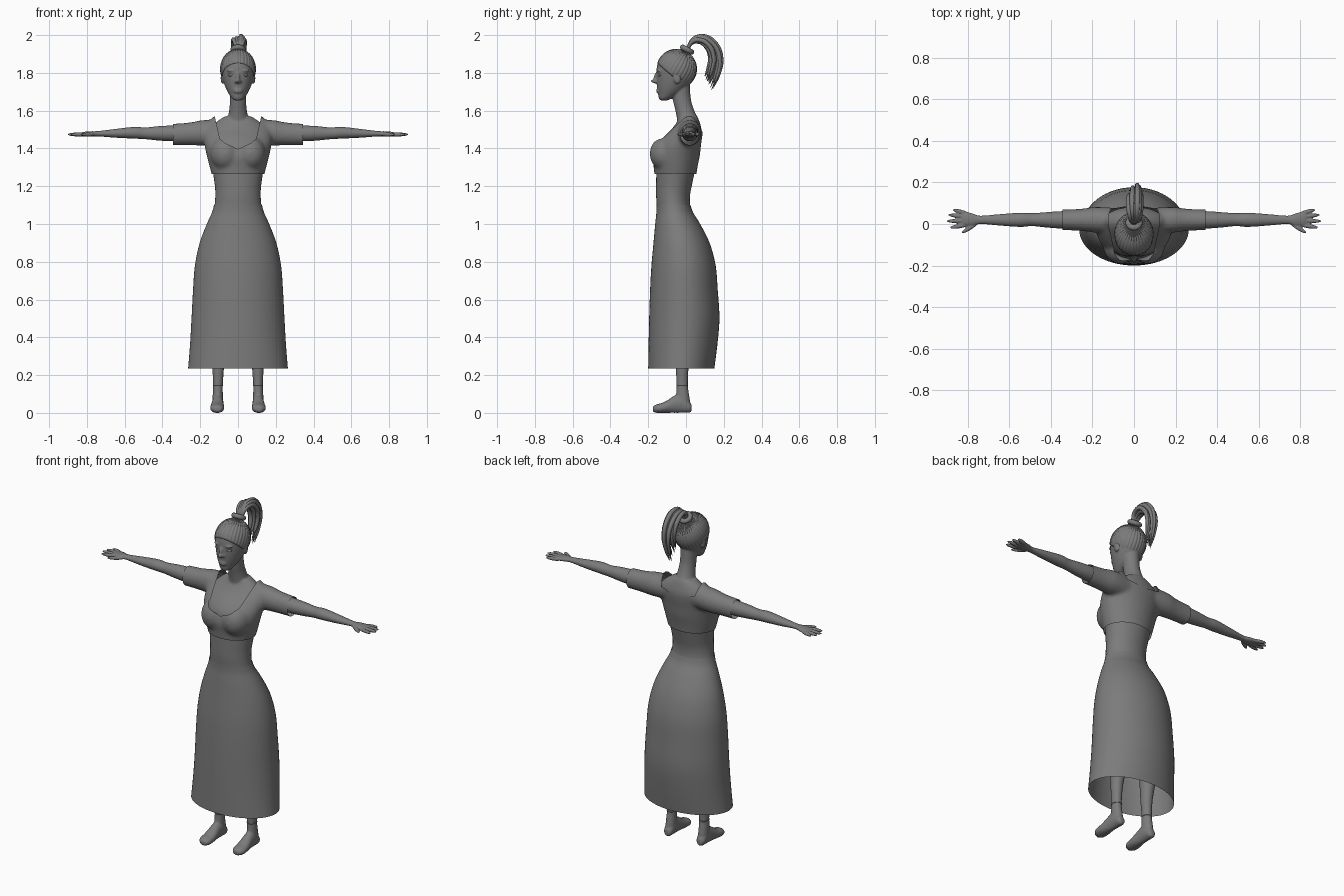
import bpy, bmesh, math, random
from mathutils import Vector, Matrix

if "Cube" in bpy.data.objects:
    bpy.data.objects.remove(bpy.data.objects["Cube"])

random.seed(3)
# One dark grey for the whole figure
GREY = bpy.data.materials.new("dark_grey")
GREY.diffuse_color = (.2, .2, .2, 1)
GREY.use_nodes = True
GREY.node_tree.nodes["Principled BSDF"].inputs["Base Color"].default_value = GREY.diffuse_color


def resample(rows, steps):
    """Catmull-Rom interpolation of cross-section rows."""
    out = []
    for i in range(len(rows) - 1):
        p = [rows[max(0, min(len(rows) - 1, i + k))] for k in (-1, 0, 1, 2)]
        for s in range(steps):
            t = s / steps
            out.append([0.5 * (2 * b + (c - a) * t + (2 * a - 5 * b + 4 * c - d) * t * t
                               + (3 * b - a - 3 * c + d) * t ** 3) for a, b, c, d in zip(*p)])
    return out + [list(rows[-1])]


def loft(bm, axis, rows, cap=True, n=40, steps=4):
    """Elliptical sections (position, centre1, centre2, radius1, radius2) along an axis."""
    u, v = [i for i in range(3) if i != axis]
    rings = []
    for a, c1, c2, r1, r2 in resample(rows, steps):
        ring = []
        for k in range(n):
            co = [0, 0, 0]
            ang = math.tau * k / n
            co[axis], co[u], co[v] = a, c1 + r1 * math.cos(ang), c2 + r2 * math.sin(ang)
            ring.append(bm.verts.new(co))
        rings.append(ring)
    for r, q in zip(rings, rings[1:]):
        for k in range(n):
            bm.faces.new((r[k], r[(k + 1) % n], q[(k + 1) % n], q[k]))
    if cap:
        bm.faces.new(rings[0])
        bm.faces.new(rings[-1])


def ball(bm, loc, scale, rot=0, axis='Z'):
    m = Matrix.Translation(loc) @ Matrix.Rotation(rot, 4, axis) @ Matrix.Diagonal((*scale, 1))
    bmesh.ops.create_uvsphere(bm, u_segments=20, v_segments=12, radius=1, matrix=m)


def finish(name, bm, voxel=0, smooth=0, mirror=False):
    bmesh.ops.recalc_face_normals(bm, faces=bm.faces)
    for f in bm.faces:
        f.smooth = True
    me = bpy.data.meshes.new(name)
    bm.to_mesh(me)
    bm.free()
    me.materials.append(GREY)
    ob = bpy.data.objects.new(name, me)
    bpy.context.collection.objects.link(ob)
    if mirror:
        ob.modifiers.new("mirror", 'MIRROR').use_mirror_merge = False
    if voxel:
        m = ob.modifiers.new("fuse", 'REMESH')
        m.mode, m.voxel_size, m.use_smooth_shade = 'VOXEL', voxel, True
    if smooth:
        m = ob.modifiers.new("soften", 'SMOOTH')
        m.factor, m.iterations = 0.5, smooth
    return ob


# Skirt and waist: rows of (z, front y, back y, half width)
def dress(name, rows):
    bm = bmesh.new()
    loft(bm, 2, [(z, 0, (f + b) / 2, w, (b - f) / 2) for z, f, b, w in rows], False, 64)
    finish(name, bm)


dress("skirt", [(.235, -.2, .15, .264), (.36, -.198, .166, .254), (.5, -.195, .177, .246),
                (.65, -.19, .168, .238), (.78, -.183, .157, .228), (.9, -.172, .125, .203),
                (1.0, -.163, .075, .165), (1.06, -.157, .038, .138), (1.1, -.157, .024, .127)])
dress("waist", [(1.05, -.152, .036, .136), (1.1, -.155, .022, .124), (1.15, -.158, .021, .12),
                (1.2, -.158, .03, .122), (1.285, -.157, .048, .134)])

# Bodice with bust and sleeves, fused and then trimmed open
bm = bmesh.new()
loft(bm, 2, [(1.22, 0, -.057, .127, .106), (1.3, 0, -.055, .15, .116), (1.36, 0, -.053, .165, .126),
             (1.42, 0, -.04, .178, .12), (1.47, 0, -.018, .183, .105), (1.51, 0, .002, .18, .085),
             (1.545, 0, .015, .155, .063), (1.57, 0, .018, .128, .05), (1.582, 0, .018, .105, .035)])
for s in (1, -1):
    sleeve = [(.05, .015, 1.485, .06, .065), (.18, .02, 1.483, .062, .068),
              (.26, .02, 1.477, .053, .06), (.38, .02, 1.473, .049, .056)]
    loft(bm, 0, [(x * s, *rest) for x, *rest in sleeve])
    ball(bm, (.066 * s, -.108, 1.372), (.082, .085, .092))
raw = finish("bodice_raw", bm, .008, 14)
bpy.context.view_layer.update()
bm = bmesh.new()
bm.from_object(raw, bpy.context.evaluated_depsgraph_get())
bpy.data.objects.remove(raw)


def slice_plane(co, no, clear=False):
    bmesh.ops.bisect_plane(bm, geom=bm.verts[:] + bm.edges[:] + bm.faces[:],
                           plane_co=co, plane_no=no, clear_outer=clear)


slice_plane((0, 0, 1.264), (0, 0, -1), True)
FRONT = [(1.397, .45), (1.37, .85), (1.04, 4.3)]      # neckline as z = a + b|x|
BACK = [(1.485, .2), (1.04, 4.3)]
for s in (1, -1):
    slice_plane((.345 * s, 0, 0), (s, 0, 0), True)
    for a, b in FRONT + BACK[:1]:
        slice_plane((0, 0, a), (-b * s, 0, 1))


def in_neckline(f):
    c = f.calc_center_median()
    return all(c.z > a + b * abs(c.x) for a, b in (FRONT if c.y < .015 else BACK))


bmesh.ops.delete(bm, geom=[f for f in bm.faces if in_neckline(f)], context='FACES')
finish("bodice", bm)

# Head, neck and chest
bm = bmesh.new()
loft(bm, 2, [(1.655, 0, -.115, .02, .022), (1.666, 0, -.109, .034, .035), (1.69, 0, -.09, .05, .058),
             (1.72, 0, -.075, .065, .078), (1.76, 0, -.06, .079, .096), (1.8, 0, -.053, .087, .103),
             (1.84, 0, -.05, .088, .103), (1.88, 0, -.05, .075, .088), (1.91, 0, -.048, .045, .055)])
loft(bm, 2, [(1.5, 0, .015, .085, .06), (1.55, 0, .01, .06, .057), (1.6, 0, -.006, .047, .05),
             (1.66, 0, -.022, .043, .048), (1.74, 0, -.03, .046, .05)])
loft(bm, 2, [(1.25, 0, -.055, .115, .095), (1.32, 0, -.05, .135, .104), (1.38, 0, -.045, .15, .115),
             (1.42, 0, -.036, .16, .113), (1.46, 0, -.018, .165, .1), (1.5, 0, .002, .155, .08),
             (1.54, 0, .012, .115, .06), (1.57, 0, .012, .07, .048)])
ball(bm, (0, -.158, 1.757), (.014, .028, .013))
ball(bm, (0, -.155, 1.778), (.01, .016, .034), -.3, 'X')
for z in (1.709, 1.699):
    ball(bm, (0, -.147, z), (.024, .012, .006))
for s in (1, -1):
    ball(bm, (.083 * s, -.048, 1.772), (.009, .019, .032), .2, 'X')
    ball(bm, (.036 * s, -.143, 1.812), (.024, .012, .006), .25 * s)
    ball(bm, (.013 * s, -.156, 1.753), (.007, .01, .007))
finish("head_and_neck", bm, .005, 6)

# Eyes
bm = bmesh.new()
ball(bm, (.038, -.14, 1.788), (.017, .009, .007), .35)
finish("eyes", bm, mirror=True)

# Arms and hands
bm = bmesh.new()
loft(bm, 0, [(.15, .02, 1.485, .045, .045), (.34, .02, 1.48, .042, .042), (.42, .02, 1.48, .037, .038),
             (.49, .021, 1.48, .031, .031), (.55, .02, 1.483, .034, .031), (.65, .02, 1.48, .027, .023),
             (.74, .02, 1.478, .02, .014), (.78, .021, 1.477, .031, .014),
             (.82, .025, 1.475, .036, .012), (.835, .026, 1.474, .03, .007)])
for x0, y0, x1, y1 in ((.8, -.004, .884, -.017), (.8, .015, .899, .014), (.8, .033, .892, .044),
                       (.795, .048, .87, .068), (.755, .004, .828, -.042)):
    d = Vector((x1 - x0, y1 - y0))
    ball(bm, ((x0 + x1) / 2, (y0 + y1) / 2, 1.474), (d.length / 2 + .004, .0105, .0105),
         math.atan2(d.y, d.x))
finish("arms_and_hands", bm, .004, 2, True)

# Legs and feet
bm = bmesh.new()
loft(bm, 2, [(.02, .107, -.012, .026, .034), (.06, .107, -.014, .028, .036), (.1, .107, -.018, .027, .034),
             (.15, .106, -.02, .026, .03), (.25, .105, -.02, .032, .035), (.38, .104, -.01, .044, .048),
             (.5, .102, -.02, .047, .05), (.65, .1, -.02, .062, .068), (.92, .085, -.03, .082, .088)])
loft(bm, 1, [(.03, .107, .026, .014, .018), (.018, .107, .03, .025, .029), (-.02, .107, .05, .03, .05),
             (-.06, .108, .046, .031, .046), (-.1, .109, .033, .036, .033), (-.13, .11, .026, .038, .026),
             (-.155, .11, .023, .035, .023), (-.176, .109, .02, .02, .014)])
finish("legs_and_feet", bm, .006, 5, True)


# Ankle straps and hair tie
def ring(name, loc, big, small, tilt=0, stretch=1):
    bpy.ops.mesh.primitive_torus_add(location=loc, rotation=(tilt, 0, 0), major_radius=big,
                                     minor_radius=small, major_segments=32, minor_segments=12)
    ob = bpy.context.object
    ob.name, ob.scale.y = name, stretch
    ob.data.materials.append(GREY)
    bpy.ops.object.shade_smooth()


for s, side in ((1, "left"), (-1, "right")):
    ring("ankle_strap_" + side, (.106 * s, -.02, .145), .024, .0035, 0, 1.15)
ring("hair_tie", (0, .006, 1.923), .027, .014, -.5)

# Combed hair: ridged shell gathered at the tie
POLE, FWD, SIDE = Vector((0, .48, .877)), Vector((0, -.877, .48)), Vector((1, 0, 0))
bm = bmesh.new()
N, M, rows = 192, 18, []
for j in range(M + 1):
    row = []
    for i in range(N):
        phi = math.tau * i / N
        # hairline angle: high on the forehead, lower at temples and nape
        end = math.radians(111 - 10 * math.cos(phi) + 4 * math.sin(phi) ** 2)
        th = .15 + (end - .15) * min(j, M - 1) / (M - 1)
        d = math.cos(th) * POLE + math.sin(th) * (math.cos(phi) * FWD + math.sin(phi) * SIDE)
        r = .92 if j == M else .972 + .035 * abs(math.sin(16 * phi)) * (1 - .6 * (j / M) ** 4)
        row.append(bm.verts.new((d.x * .095 * r, -.05 + d.y * .108 * r, 1.82 + d.z * .107 * r)))
    rows.append(row)
for a, b in zip(rows, rows[1:]):
    for i in range(N):
        bm.faces.new((a[i], a[(i + 1) % N], b[(i + 1) % N], b[i]))
finish("combed_hair", bm)

# Ponytail strands arching back from the tie
cu = bpy.data.curves.new("ponytail", 'CURVE')
cu.dimensions, cu.bevel_depth, cu.bevel_resolution, cu.resolution_u = '3D', 1, 2, 5
cu.materials.append(GREY)
path = [(.008, 1.92, .009), (.035, 1.972, .011), (.085, 1.989, .013), (.15, 1.955, .013),
        (.187, 1.87, .011), (.174, 1.78, .008), (.145, 1.705, .001)]
for k in range(16):
    size = .66 + .34 * k / 15
    side = random.uniform(-1, 1)
    drop = random.uniform(-.01, .015)
    sp = cu.splines.new('BEZIER')
    sp.bezier_points.add(len(path) - 1)
    for i, (p, (y, z, r)) in enumerate(zip(sp.bezier_points, path)):
        x = side * (.012 + .018 * math.sin(i * .55)) + .004
        p.co = (x, .008 + (y - .008) * size, 1.925 + (z - 1.925) * size + drop * i / 6)
        p.radius = r
        p.handle_left_type = p.handle_right_type = 'AUTO'
bpy.context.collection.objects.link(bpy.data.objects.new("ponytail", cu))
